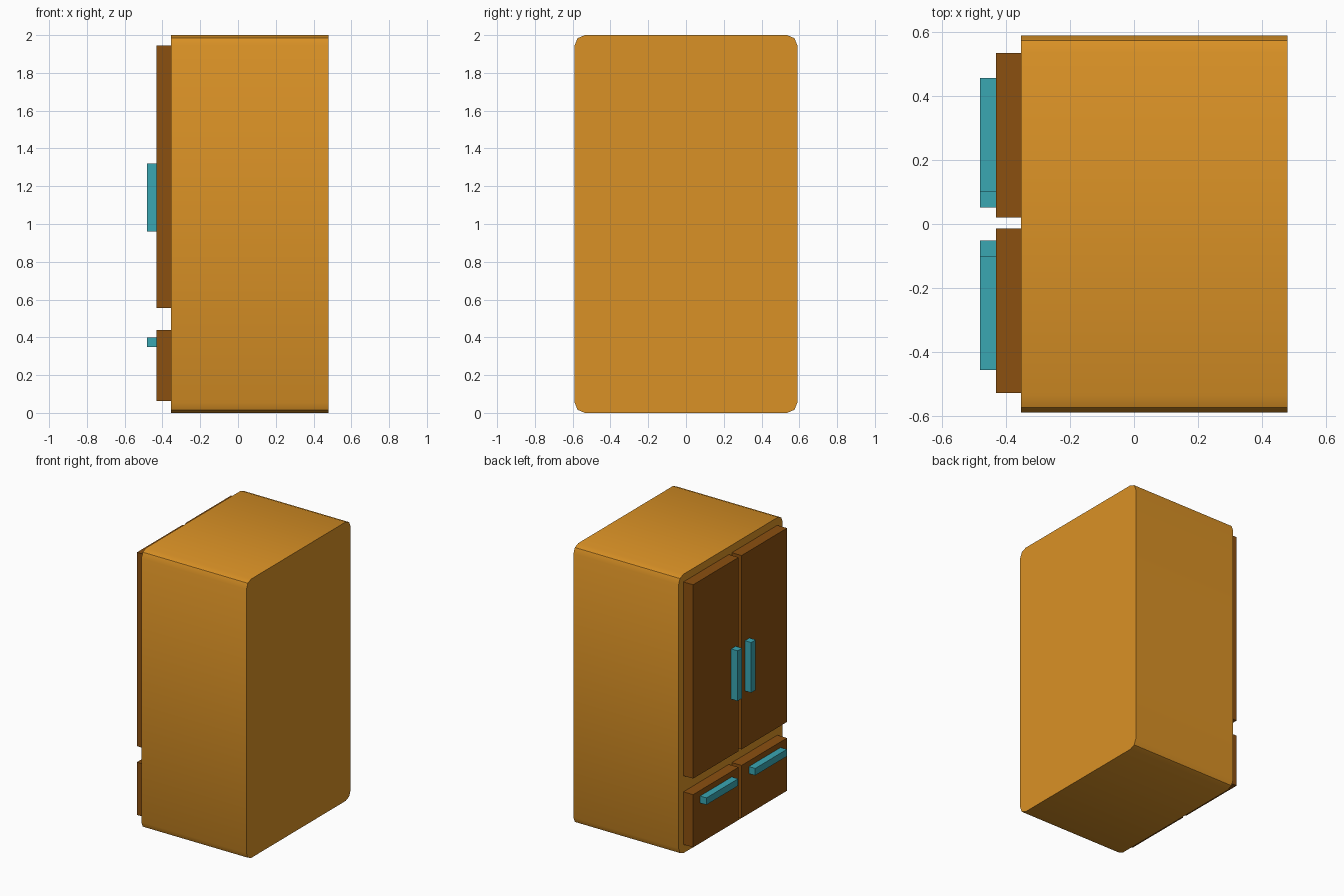
import bpy, bmesh, math

if "Cube" in bpy.data.objects:
    bpy.data.objects.remove(bpy.data.objects["Cube"], do_unlink=True)


def make_material(name, rgb):
    mat = bpy.data.materials.new(name)
    mat.use_nodes = True
    color = (*rgb, 1.0)
    mat.diffuse_color = color
    mat.node_tree.nodes["Principled BSDF"].inputs["Base Color"].default_value = color
    return mat


orange = make_material("orange wood", (0.70, 0.285, 0.019))
brown = make_material("dark brown wood", (0.26, 0.08, 0.005))
teal = make_material("teal handle", (0.042, 0.385, 0.45))


def box(name, mat, xs, ys, zs, corner=0.0):
    """Box from its extents; corner rounds the edges that run along x."""
    bm = bmesh.new()
    bmesh.ops.create_cube(bm, size=1.0)
    for v in bm.verts:
        v.co = [sum(r) / 2 + c * abs(r[1] - r[0]) for c, r in zip(v.co, (xs, ys, zs))]
    if corner:
        along_x = [e for e in bm.edges
                   if abs(e.verts[0].co.x - e.verts[1].co.x) > 0.01]
        bmesh.ops.bevel(bm, geom=along_x, offset=corner, segments=2,
                        profile=0.5, affect='EDGES')
    mesh = bpy.data.meshes.new(name)
    bm.to_mesh(mesh)
    bm.free()
    mesh.materials.append(mat)
    obj = bpy.data.objects.new(name, mesh)
    bpy.context.collection.objects.link(obj)
    return obj


# Cabinet body with softly rounded long edges
body = box("cabinet_body", orange, (-0.354, 0.48), (-0.59, 0.59), (0, 2), corner=0.055)
bpy.ops.object.select_all(action='DESELECT')
body.select_set(True)
bpy.context.view_layer.objects.active = body
bpy.ops.object.shade_smooth_by_angle(angle=math.radians(30))

# Doors, drawers and their handles, one set on each side
PANEL_X = (-0.431, -0.352)
HANDLE_X = (-0.481, -0.43)
for side, s in (("left", 1), ("right", -1)):
    def span(a, b, shift=0.0):
        return (s * a + shift, s * b + shift)

    panel_y = span(0.017, 0.532, 0.003)
    box(side + "_door", brown, PANEL_X, panel_y, (0.555, 1.945))
    box(side + "_drawer", brown, PANEL_X, panel_y, (0.062, 0.44))
    box(side + "_door_handle", teal, HANDLE_X, span(0.052, 0.103), (0.96, 1.32))
    box(side + "_drawer_handle", teal, HANDLE_X, span(0.097, 0.456), (0.35, 0.40))
